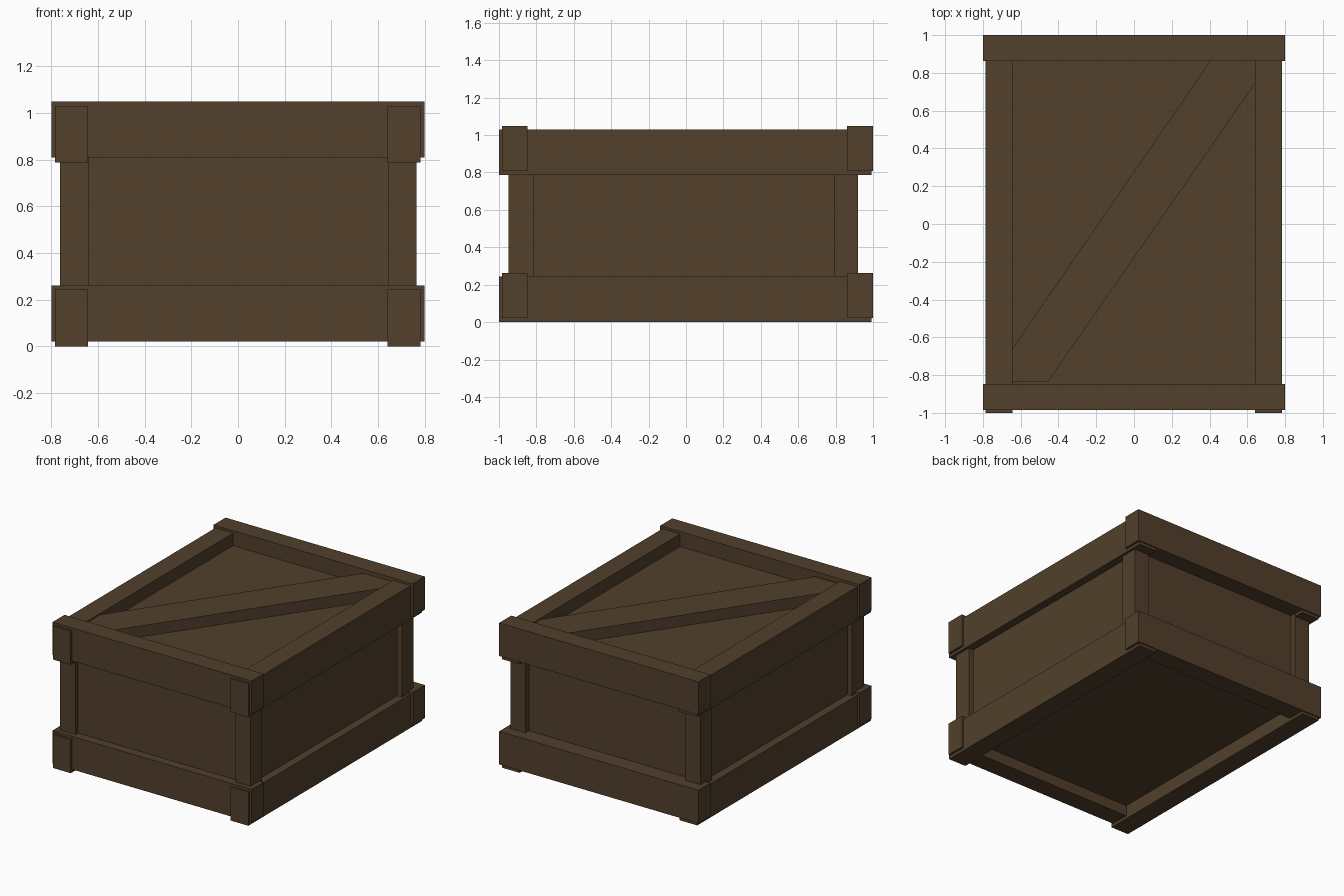
import bpy, bmesh

if "Cube" in bpy.data.objects:
    bpy.data.objects.remove(bpy.data.objects["Cube"])

# One stained-wood colour
wood = bpy.data.materials.new("dark brown wood")
wood.diffuse_color = (0.085, 0.051, 0.025, 1)
wood.use_nodes = True
wood.node_tree.nodes["Principled BSDF"].inputs["Base Color"].default_value = wood.diffuse_color


def prism(name, outline, z0, z1):
    """Extrude a flat xy outline from z0 to z1."""
    bm = bmesh.new()
    face = bm.faces.new([bm.verts.new((x, y, z0)) for x, y in outline])
    top = bmesh.ops.extrude_face_region(bm, geom=[face])
    for v in top["geom"]:
        if isinstance(v, bmesh.types.BMVert):
            v.co.z = z1
    bmesh.ops.recalc_face_normals(bm, faces=bm.faces)
    mesh = bpy.data.meshes.new(name)
    bm.to_mesh(mesh)
    bm.free()
    mesh.materials.append(wood)
    obj = bpy.data.objects.new(name, mesh)
    bpy.context.collection.objects.link(obj)
    return obj


def box(name, x0, x1, y0, y1, z0, z1):
    return prism(name, [(x0, y0), (x1, y0), (x1, y1), (x0, y1)], z0, z1)


# Panelled body, recessed behind posts and rails
box("crate_body", -0.725, 0.725, -0.92, 0.88, 0.10, 0.94)

# Corner posts
for sx, (x0, x1) in (("left", (-0.762, -0.64)), ("right", (0.645, 0.765))):
    for sy, (y0, y1) in (("front", (-0.95, -0.815)), ("back", (0.79, 0.92))):
        box(f"{sy}_{sx}_post", x0, x1, y0, y1, 0.12, 0.92)

# Upper and lower frames; cross rails sit slightly above the side rails
for level, z in (("lower", 0.0), ("upper", 0.787)):
    for side, (y0, y1) in (("front", (-0.985, -0.847)), ("back", (0.862, 1.0))):
        box(f"{level}_{side}_rail", -0.8, 0.8, y0, y1, z + 0.022, z + 0.262)
    for side, (x0, x1) in (("left", (-0.785, -0.643)), ("right", (0.641, 0.783))):
        box(f"{level}_{side}_rail", x0, x1, -1.0, 0.992, z, z + 0.244)

# Diagonal brace across the lid, ends tucked into the rails
brace = [(-0.765, -0.835), (-0.455, -0.835), (0.735, 0.88), (0.415, 0.88)]
prism("lid_diagonal_brace", brace, 0.93, 1.02)
